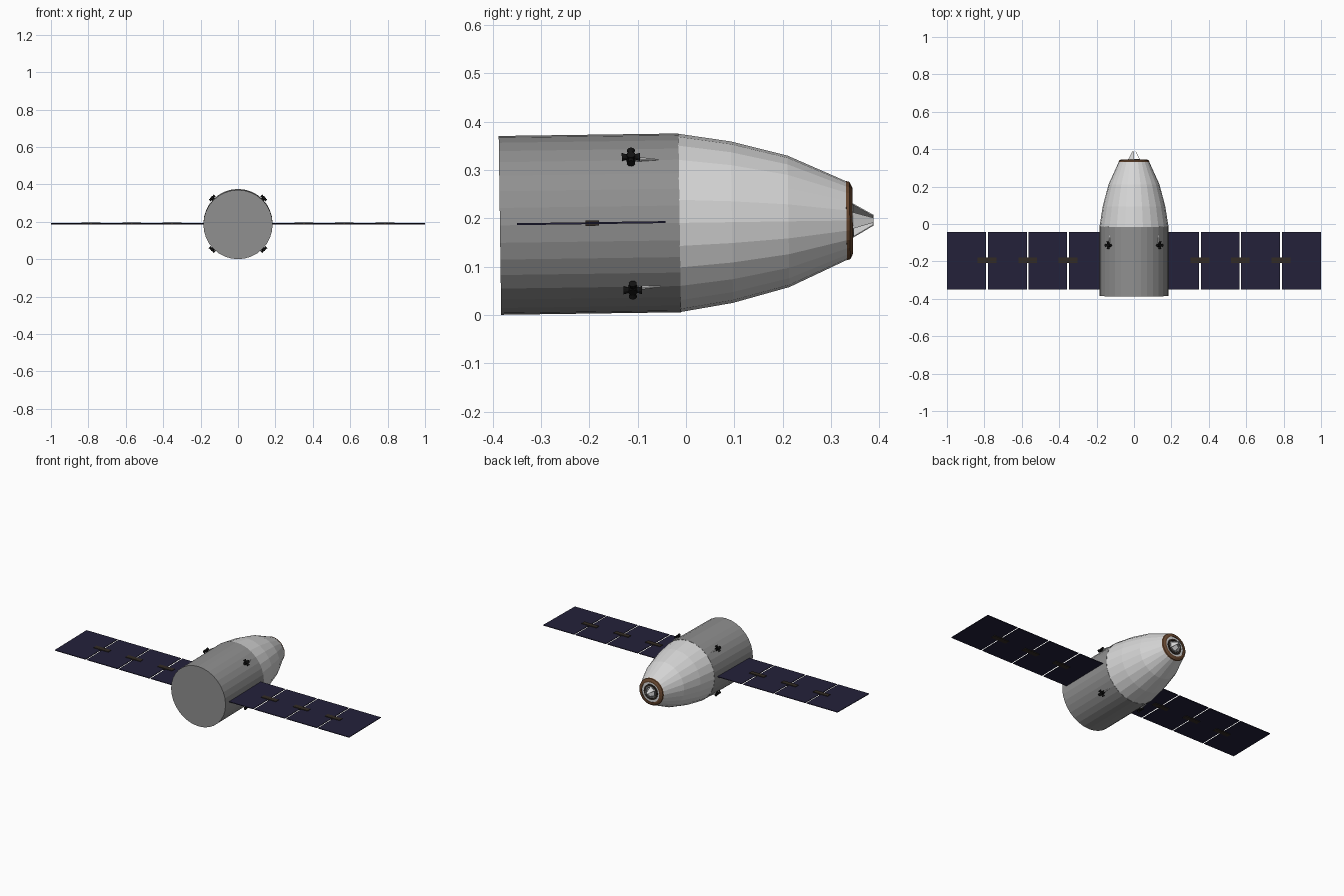
import bpy, bmesh, math
from mathutils import Matrix, Vector

if "Cube" in bpy.data.objects:
    bpy.data.objects.remove(bpy.data.objects["Cube"])

PITCH = math.radians(0.8)
ROOT = Matrix.Translation((0, 0, 0.1905)) @ Matrix.Rotation(PITCH, 4, 'X')


def material(name, rgb):
    m = bpy.data.materials.new(name)
    m.diffuse_color = (*rgb, 1)
    m.use_nodes = True
    m.node_tree.nodes["Principled BSDF"].inputs["Base Color"].default_value = m.diffuse_color
    return m


GREY = material("service grey", (0.28, 0.28, 0.28))
WHITE = material("capsule white", (0.68, 0.68, 0.68))
NAVY = material("solar navy", (0.017, 0.015, 0.043))
BROWN = material("docking brown", (0.14, 0.065, 0.03))
HINGE = material("hinge brown", (0.032, 0.024, 0.018))
BLACK = material("thruster black", (0.006, 0.006, 0.006))


def finish(name, bm, mat):
    bmesh.ops.recalc_face_normals(bm, faces=bm.faces)
    me = bpy.data.meshes.new(name)
    bm.to_mesh(me)
    bm.free()
    me.transform(ROOT)
    me.materials.append(mat)
    ob = bpy.data.objects.new(name, me)
    bpy.context.collection.objects.link(ob)
    return ob


def lathe(name, profile, sides, mat, closed=False):
    """Turn (y, radius) points around the y axis; open profiles get end caps."""
    bm = bmesh.new()
    rings = []
    for y, r in profile:
        ring = []
        for i in range(sides):
            a = 2 * math.pi * i / sides
            ring.append(bm.verts.new((r * math.cos(a), y, r * math.sin(a))))
        rings.append(ring)
    pairs = list(zip(rings, rings[1:]))
    if closed:
        pairs.append((rings[-1], rings[0]))
    for a, b in pairs:
        for i in range(sides):
            j = (i + 1) % sides
            bm.faces.new((a[i], a[j], b[j], b[i]))
    if not closed:
        bm.faces.new(rings[0])
        bm.faces.new(rings[-1])
    return finish(name, bm, mat)


def add_box(bm, centre, size):
    bmesh.ops.create_cube(bm, size=1, matrix=Matrix.Translation(centre) @ Matrix.Diagonal((*size, 1)))


def add_cone(bm, start, end, r1, r2, sides=10):
    start, end = Vector(start), Vector(end)
    d = end - start
    rot = d.to_track_quat('Z', 'Y').to_matrix().to_4x4()
    bmesh.ops.create_cone(bm, cap_ends=True, segments=sides, radius1=r1, radius2=r2,
                          depth=d.length, matrix=Matrix.Translation((start + end) / 2) @ rot)


# Main hull
lathe("service_module", [(-0.385, 0.185), (-0.013, 0.185)], 32, GREY)
lathe("nose_capsule", [(-0.014, 0.1845), (0.095, 0.167), (0.212, 0.136), (0.333, 0.081)], 24, WHITE)

# Docking port: outer collar, pale plate, dark ring, inner tube
lathe("docking_collar", [(0.330, 0.062), (0.332, 0.082), (0.339, 0.080), (0.345, 0.068), (0.345, 0.060)],
      24, BROWN, True)
lathe("docking_plate", [(0.332, 0.061), (0.340, 0.061)], 24, WHITE)
lathe("docking_seal", [(0.339, 0.047), (0.345, 0.046), (0.345, 0.037), (0.339, 0.036)], 24, HINGE, True)
lathe("docking_tube", [(0.339, 0.034), (0.347, 0.033), (0.347, 0.027), (0.339, 0.027)], 24, GREY, True)

# Three guide petals leaning inwards
bm = bmesh.new()
for k in range(3):
    turn = Matrix.Rotation(math.radians(90 + 120 * k), 3, 'Y')
    lower, upper = [], []
    for x, y, r in ((-0.018, 0.341, 0.031), (0.018, 0.341, 0.031), (0.005, 0.387, 0.008), (-0.005, 0.387, 0.008)):
        lower.append(bm.verts.new(turn @ Vector((x, y, r))))
        upper.append(bm.verts.new(turn @ Vector((x, y + 0.001, r + 0.002))))
    bm.faces.new(lower)
    bm.faces.new(upper)
    for i in range(4):
        j = (i + 1) % 4
        bm.faces.new((lower[i], lower[j], upper[j], upper[i]))
finish("guide_petals", bm, WHITE)

# Solar wings: four panels a side joined by hinges
for side, label in ((1, "right"), (-1, "left")):
    bm = bmesh.new()
    for x0, x1 in ((0.145, 0.348), (0.358, 0.564), (0.573, 0.781), (0.790, 1.0)):
        add_box(bm, (side * (x0 + x1) / 2, -0.196, 0.002), (x1 - x0, 0.308, 0.004))
    finish(label + "_solar_panels", bm, NAVY)
    bm = bmesh.new()
    for x in (0.353, 0.5685, 0.7855):
        add_box(bm, (side * x, -0.194, 0.002), (0.1, 0.028, 0.011))
    finish(label + "_panel_hinges", bm, HINGE)

# Four thruster clusters with thin fairings
for sx, label_x in ((1, "right"), (-1, "left")):
    for sz, label_z in ((1, "upper"), (-1, "lower")):
        out = Vector((sx, 0, sz)).normalized()
        tangent = Vector((-sz, 0, sx)).normalized()
        along = Vector((0, 1, 0))
        centre = out * 0.195 + along * -0.112
        bm = bmesh.new()
        add_cone(bm, out * 0.178 + along * -0.112, out * 0.202 + along * -0.112, 0.010, 0.009)
        for d in (along, -along, tangent, -tangent):
            add_cone(bm, centre + d * 0.004, centre + d * 0.019, 0.004, 0.0085)
        finish(label_z + "_" + label_x + "_thrusters", bm, BLACK)
        bm = bmesh.new()
        add_cone(bm, out * 0.188 + along * -0.1, out * 0.186 + along * -0.055, 0.005, 0.001, 8)
        finish(label_z + "_" + label_x + "_fairing", bm, WHITE)
